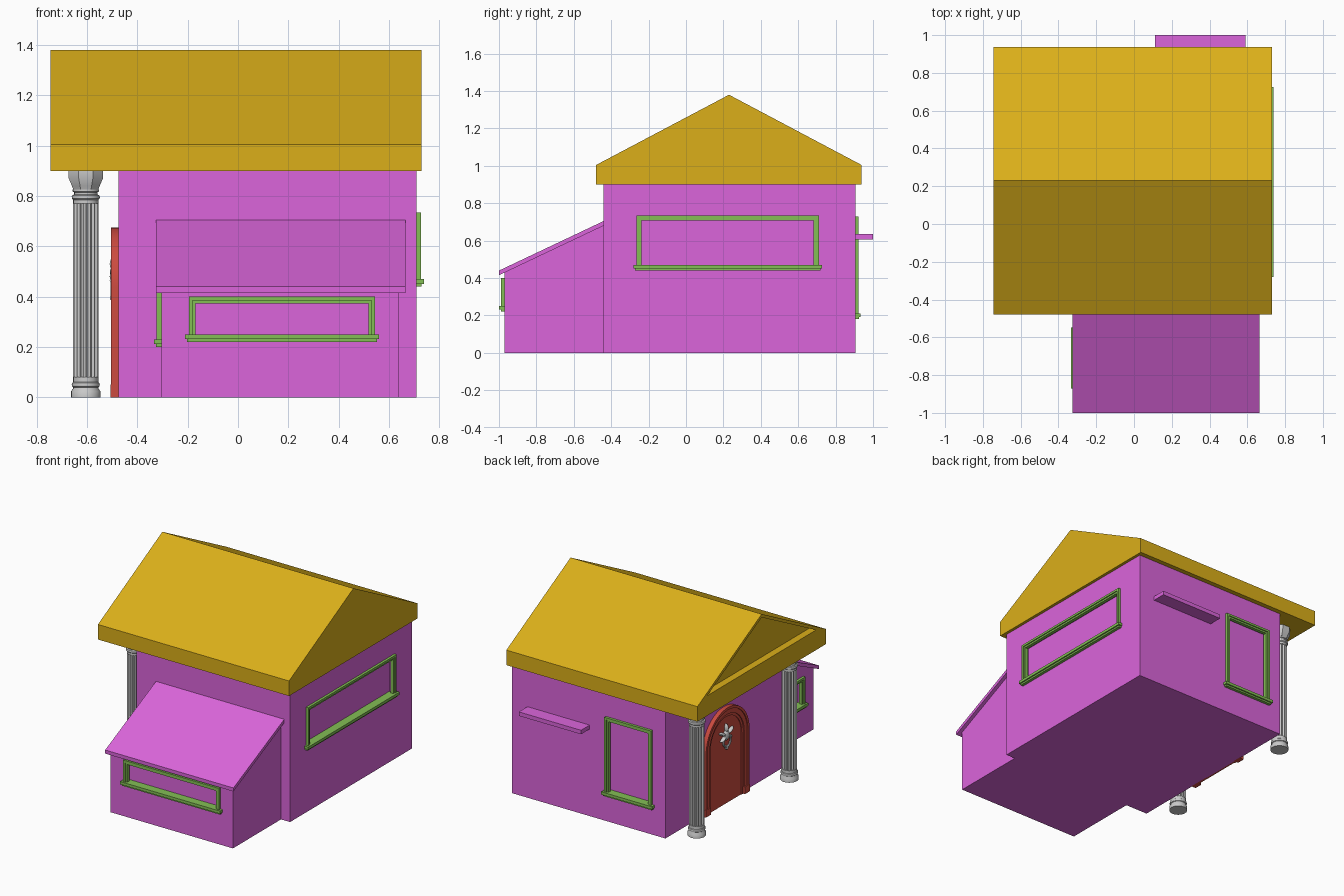
import bpy, bmesh, math
from mathutils import Matrix, Vector

if "Cube" in bpy.data.objects:
    bpy.data.objects.remove(bpy.data.objects["Cube"])


def material(name, rgb):
    m = bpy.data.materials.new(name)
    m.diffuse_color = (*rgb, 1)
    m.use_nodes = True
    m.node_tree.nodes["Principled BSDF"].inputs["Base Color"].default_value = m.diffuse_color
    return m


PURPLE = material("wall_purple", (0.71, 0.13, 0.71))
GOLD = material("roof_gold", (0.71, 0.43, 0.01))
GREEN = material("trim_green", (0.23, 0.52, 0.09))
RED = material("door_red", (0.60, 0.07, 0.05))


def finish(name, bm, mat=None, smooth=False):
    bmesh.ops.recalc_face_normals(bm, faces=bm.faces)
    me = bpy.data.meshes.new(name)
    bm.to_mesh(me)
    bm.free()
    ob = bpy.data.objects.new(name, me)
    bpy.context.collection.objects.link(ob)
    if mat:
        me.materials.append(mat)
    if smooth:
        bpy.ops.object.select_all(action='DESELECT')
        ob.select_set(True)
        bpy.context.view_layer.objects.active = ob
        bpy.ops.object.shade_smooth_by_angle(angle=math.radians(35))
    return ob


def add_box(bm, x0, x1, y0, y1, z0, z1):
    m = Matrix.Translation(((x0 + x1) / 2, (y0 + y1) / 2, (z0 + z1) / 2))
    bmesh.ops.create_cube(bm, size=1, matrix=m @ Matrix.Diagonal((x1 - x0, y1 - y0, z1 - z0, 1)))


def box(name, mat, *dims):
    bm = bmesh.new()
    add_box(bm, *dims)
    return finish(name, bm, mat)


def prism(name, mat, pts, x0, x1, smooth=False):
    """Extrude a (y, z) outline along x."""
    bm = bmesh.new()
    a = [bm.verts.new((x0, y, z)) for y, z in pts]
    b = [bm.verts.new((x1, y, z)) for y, z in pts]
    bm.faces.new(a)
    bm.faces.new(b)
    for i in range(len(pts)):
        j = (i + 1) % len(pts)
        bm.faces.new((a[i], a[j], b[j], b[i]))
    return finish(name, bm, mat, smooth)


def cut(target, cutter):
    mod = target.modifiers.new("cut", 'BOOLEAN')
    mod.object = cutter
    mod.operation = 'DIFFERENCE'
    mod.solver = 'EXACT'
    bpy.context.view_layer.objects.active = target
    bpy.ops.object.modifier_apply(modifier=mod.name)
    bpy.data.objects.remove(cutter)


def lathe(bm, profile, segs, flutes=0, depth=0.0, turn=0.0):
    """Revolve (r, z) points; flutes scallop the rings."""
    rings = []
    for r, z in profile:
        ring = []
        for i in range(segs):
            a = 2 * math.pi * i / segs + turn
            rr = r - depth * abs(math.sin(flutes * a / 2)) if flutes else r
            ring.append(bm.verts.new((rr * math.cos(a), rr * math.sin(a), z)))
        rings.append(ring)
    for p, q in zip(rings, rings[1:]):
        for i in range(segs):
            j = (i + 1) % segs
            bm.faces.new((p[i], p[j], q[j], q[i]))
    bm.faces.new(rings[0])
    bm.faces.new(rings[-1])


# Walls
house = box("main_walls", PURPLE, -0.475, 0.71, -0.44, 0.905, 0, 0.9)
annex = prism("annex_walls", PURPLE, [(-0.97, 0), (-0.44, 0), (-0.44, 0.68), (-0.97, 0.43)], -0.305, 0.64)

# Roofs and back shelf
prism("annex_roof", PURPLE, [(-1, 0.415), (-0.44, 0.68), (-0.44, 0.705), (-1, 0.44)], -0.325, 0.665)
roof = prism("main_roof", GOLD, [(-0.48, 0.9), (0.938, 0.9), (0.938, 1.005), (0.23, 1.38), (-0.48, 1.005)], -0.745, 0.73)
cut(roof, prism("gable_cutter", None, [(-0.37, 1.04), (0.83, 1.04), (0.23, 1.357)], -0.8, -0.695))
box("back_shelf", PURPLE, 0.11, 0.59, 0.9, 1.0, 0.607, 0.635)


# Windows: local -y points out of the wall
def window(name, wall, x, y, angle, width, z0, z1):
    m = Matrix.Translation((x, y, 0)) @ Matrix.Rotation(math.radians(angle), 4, 'Z')
    h = width / 2
    hole = box("hole", None, -h + 0.012, h - 0.012, -0.05, 0.03, z0 + 0.02, z1 - 0.012)
    hole.data.transform(m)
    cut(wall, hole)
    bm = bmesh.new()
    for inset, w, front, back in ((0, 0.015, -0.018, 0.0), (0.013, 0.014, -0.011, 0.012)):
        o = h - inset
        top = z1 - inset
        add_box(bm, -o, -o + w, front, back, z0 + 0.03, top - w)
        add_box(bm, o - w, o, front, back, z0 + 0.03, top - w)
        add_box(bm, -o, o, front, back, top - w, top)
    # sill slab with a smaller moulding below
    add_box(bm, -h + 0.012, h - 0.012, -0.015, 0.03, z0 + 0.013, z0 + 0.03)
    add_box(bm, -h - 0.016, h + 0.016, -0.029, 0.0, z0 + 0.011, z0 + 0.03)
    add_box(bm, -h - 0.008, h + 0.008, -0.02, 0.0, z0, z0 + 0.011)
    bmesh.ops.transform(bm, matrix=m, verts=bm.verts)
    finish(name, bm, GREEN)


window("right_window", house, 0.71, 0.2225, 90, 0.975, 0.44, 0.735)
window("back_window", house, -0.195, 0.905, 180, 0.36, 0.18, 0.73)
window("annex_front_window", annex, 0.175, -0.97, 0, 0.74, 0.22, 0.4)
window("annex_left_window", annex, -0.305, -0.71, -90, 0.29, 0.2, 0.415)

# Arched door
DY, SPRING = 0.26, 0.435


def arch(r, n=28):
    pts = [(DY + r, 0)]
    pts += [(DY + r * math.cos(math.pi * i / n), SPRING + r * math.sin(math.pi * i / n)) for i in range(n + 1)]
    return pts + [(DY - r, 0)]


def arch_band(name, r_out, r_in, depth):
    prism(name, RED, arch(r_out) + arch(r_in)[::-1], -0.47, -0.475 - depth, True)


prism("door_panel", RED, arch(0.2), -0.47, -0.487, True)
arch_band("door_frame", 0.235, 0.19, 0.024)
arch_band("door_frame_edge", 0.24, 0.222, 0.03)
arch_band("door_inner_moulding", 0.19, 0.172, 0.017)
for side, s in (("back", 1), ("front", -1)):
    c = DY + s * 0.214
    box("door_plinth_" + side, RED, -0.506, -0.47, c - 0.028, c + 0.028, 0, 0.05)

# Door knocker: face boss, ring and leaves
bm = bmesh.new()
for y, z, ry, rz, tilt in ((0, 0.48, 0.028, 0.036, 0), (0, 0.53, 0.012, 0.03, 0),
                           (0.042, 0.5, 0.036, 0.011, 25), (-0.042, 0.5, 0.036, 0.011, -25),
                           (0.035, 0.465, 0.03, 0.009, -30), (-0.035, 0.465, 0.03, 0.009, 30),
                           (0, 0.395, 0.011, 0.014, 0)):
    m = (Matrix.Translation((-0.49, DY + y, z)) @ Matrix.Rotation(math.radians(tilt), 4, 'X')
         @ Matrix.Diagonal((0.02, ry, rz, 1)))
    bmesh.ops.create_uvsphere(bm, u_segments=16, v_segments=10, radius=1, matrix=m)
N, K = 28, 8
ring = [[bm.verts.new((-0.499 + 0.007 * math.sin(b),
                       DY + (0.038 + 0.007 * math.cos(b)) * math.cos(a),
                       0.438 + (0.038 + 0.007 * math.cos(b)) * math.sin(a)))
         for b in (2 * math.pi * k / K for k in range(K))]
        for a in (2 * math.pi * i / N for i in range(N))]
for i in range(N):
    for k in range(K):
        p, q, l = ring[i], ring[(i + 1) % N], (k + 1) % K
        bm.faces.new((p[k], q[k], q[l], p[l]))
finish("door_knocker", bm, None, True)

# Porch columns: base, fluted shaft, neck rings, octagonal capital
bm = bmesh.new()
lathe(bm, [(0.058, 0), (0.058, 0.024), (0.05, 0.036), (0.05, 0.04), (0.054, 0.043),
           (0.056, 0.05), (0.054, 0.057), (0.05, 0.06), (0.05, 0.08), (0.046, 0.08)], 48)
lathe(bm, [(0.05, 0.08), (0.05, 0.77)], 96, 16, 0.008)
lathe(bm, [(0.046, 0.77), (0.05, 0.77), (0.05, 0.785), (0.055, 0.79), (0.056, 0.797), (0.054, 0.803),
           (0.046, 0.806), (0.046, 0.815), (0.052, 0.818), (0.052, 0.826), (0.046, 0.83)], 48)
c = 1 / math.cos(math.pi / 8)
lathe(bm, [(0.05 * c, 0.826), (0.055 * c, 0.84), (0.068 * c, 0.87), (0.068 * c, 0.9)], 8, turn=math.pi / 8)
column = finish("porch_column_back", bm, None, True)
column.location = (-0.605, 0.745, 0)
twin = column.copy()
twin.name = "porch_column_front"
twin.location.y = -0.275
bpy.context.collection.objects.link(twin)
